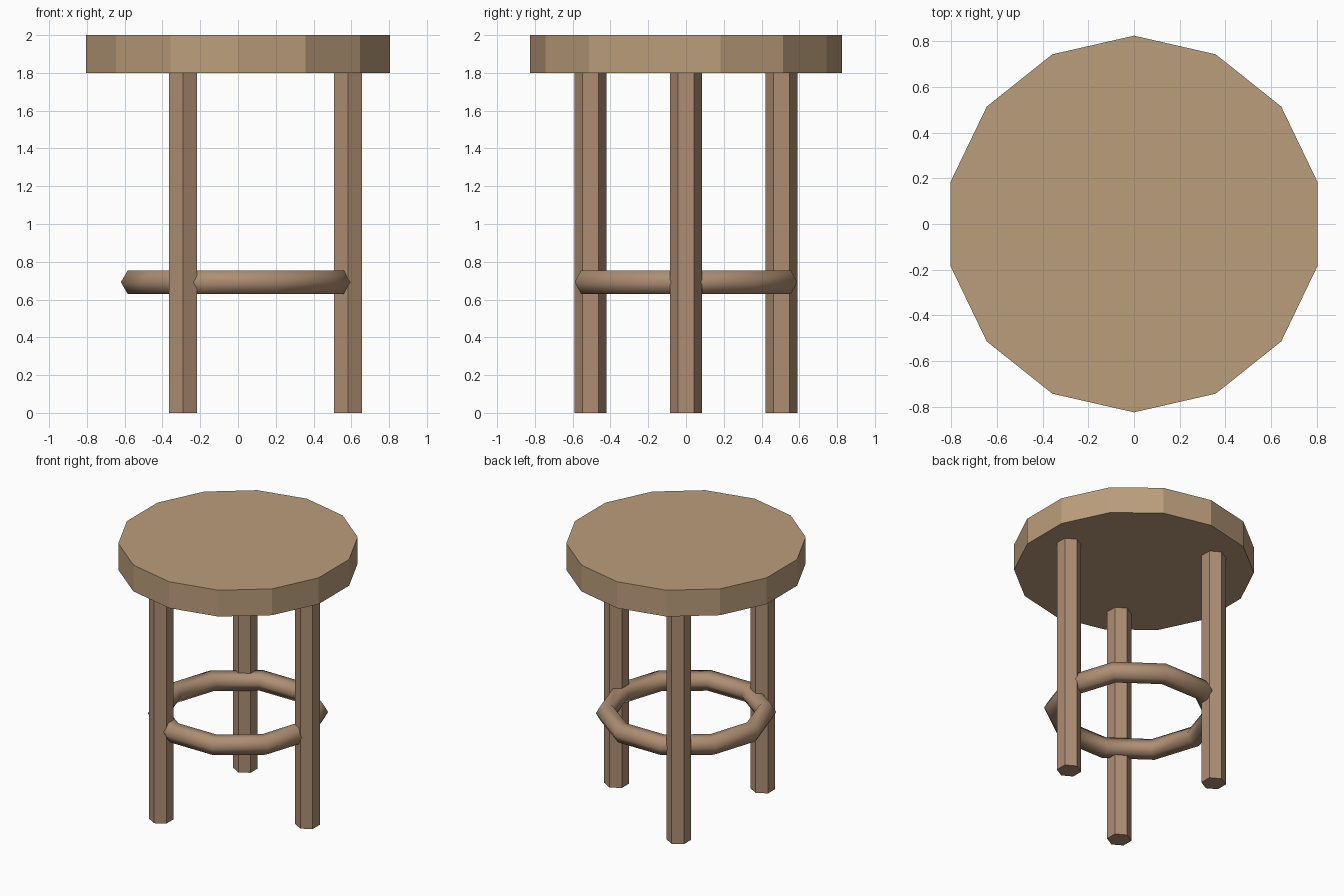
import bpy
import math

if "Cube" in bpy.data.objects:
    bpy.data.objects.remove(bpy.data.objects["Cube"])


def material(name, color):
    mat = bpy.data.materials.new(name)
    mat.diffuse_color = (*color, 1.0)
    mat.use_nodes = True
    mat.node_tree.nodes["Principled BSDF"].inputs["Base Color"].default_value = mat.diffuse_color
    return mat


seat_wood = material("seat_wood", (0.50, 0.34, 0.20))
leg_wood = material("leg_wood", (0.42, 0.27, 0.17))


def finish(name, mat):
    obj = bpy.context.object
    obj.name = name
    obj.data.materials.append(mat)
    return obj


def prism(name, sides, radius, x, y, z0, z1, mat):
    bpy.ops.mesh.primitive_cylinder_add(
        vertices=sides, radius=radius, depth=z1 - z0,
        location=(x, y, (z0 + z1) / 2))
    return finish(name, mat)


# Seat: fourteen-sided slab
prism("seat", 14, 0.825, 0, 0, 1.8, 2.0, seat_wood)

# Three hexagonal legs, all with the same orientation
for name, degrees in (("right_leg", 0), ("back_leg", 120), ("front_leg", 240)):
    a = math.radians(degrees)
    prism(name, 6, 0.085, 0.583 * math.cos(a), 0.583 * math.sin(a),
          0, 1.8, leg_wood)

# Foot ring: ten-sided loop with a smooth-shaded hexagonal section
bpy.ops.mesh.primitive_torus_add(
    major_segments=10, minor_segments=6, major_radius=0.548,
    minor_radius=0.072, location=(0, 0, 0.692))
finish("foot_ring", leg_wood)
bpy.ops.object.shade_smooth()
